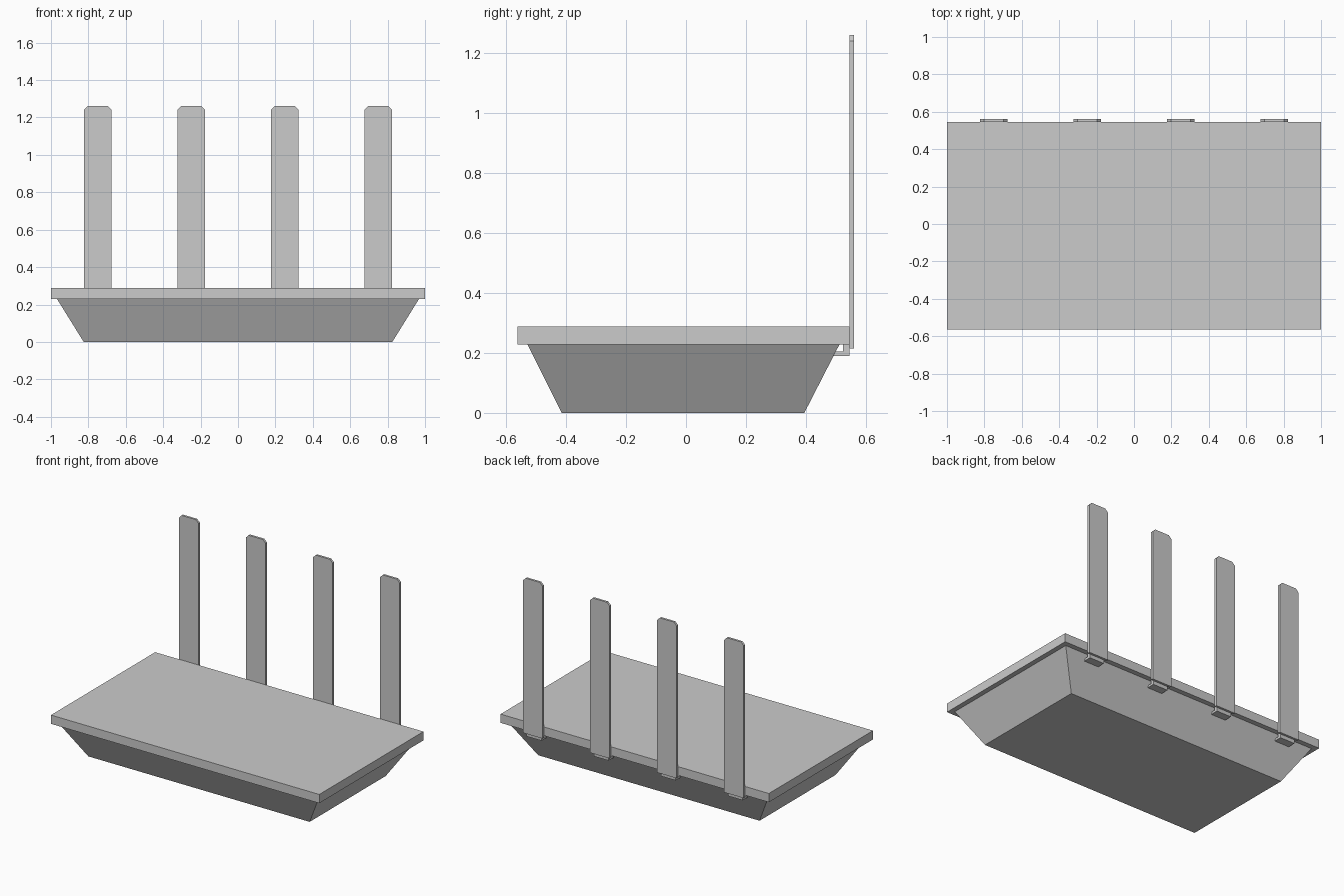
import bpy

cube = bpy.data.objects.get("Cube")
if cube:
    bpy.data.objects.remove(cube)

grey = bpy.data.materials.new("plain_grey")
grey.use_nodes = True
grey.diffuse_color = (0.6, 0.6, 0.6, 1)
grey.node_tree.nodes["Principled BSDF"].inputs["Base Color"].default_value = (0.6, 0.6, 0.6, 1)


def loft(name, lower, upper):
    """Join two matching closed loops with side faces and end caps."""
    n = len(lower)
    faces = [tuple(reversed(range(n))), tuple(range(n, 2 * n))]
    faces += [(i, (i + 1) % n, n + (i + 1) % n, n + i) for i in range(n)]
    mesh = bpy.data.meshes.new(name)
    mesh.from_pydata(lower + upper, [], faces)
    mesh.materials.append(grey)
    obj = bpy.data.objects.new(name, mesh)
    bpy.context.collection.objects.link(obj)
    return obj


def rectangle(x, y0, y1, z):
    return [(-x, y0, z), (x, y0, z), (x, y1, z), (-x, y1, z)]


def extrude_y(name, outline, y0, y1):
    """Outline of (x, z) points, anticlockwise from the front."""
    return loft(name, [(x, y1, z) for x, z in reversed(outline)],
                [(x, y0, z) for x, z in reversed(outline)])


# Tapered housing and flat lid
loft("housing", rectangle(0.825, -0.415, 0.395, 0), rectangle(0.968, -0.53, 0.513, 0.23))
loft("lid", rectangle(1, -0.563, 0.546, 0.229), rectangle(1, -0.563, 0.546, 0.288))

# L-shaped hinge profile (y, z) and antenna outline with clipped top corners
hinge = [(0.47, 0.19), (0.546, 0.19), (0.546, 0.23), (0.524, 0.23), (0.524, 0.205), (0.47, 0.205)]
w, c, bottom, top = 0.073, 0.02, 0.215, 1.262
blade = [(-w, bottom), (w, bottom), (w, top - c), (w - c, top), (c - w, top), (-w, top - c)]

for i in range(4):
    x = -0.75 + i * 0.5
    antenna = extrude_y(f"antenna_{i + 1}", blade, 0.546, 0.561)
    arm = loft(f"hinge_{i + 1}", [(-0.055, y, z) for y, z in hinge],
               [(0.055, y, z) for y, z in hinge])
    for part in (antenna, arm):
        part.location.x = x
